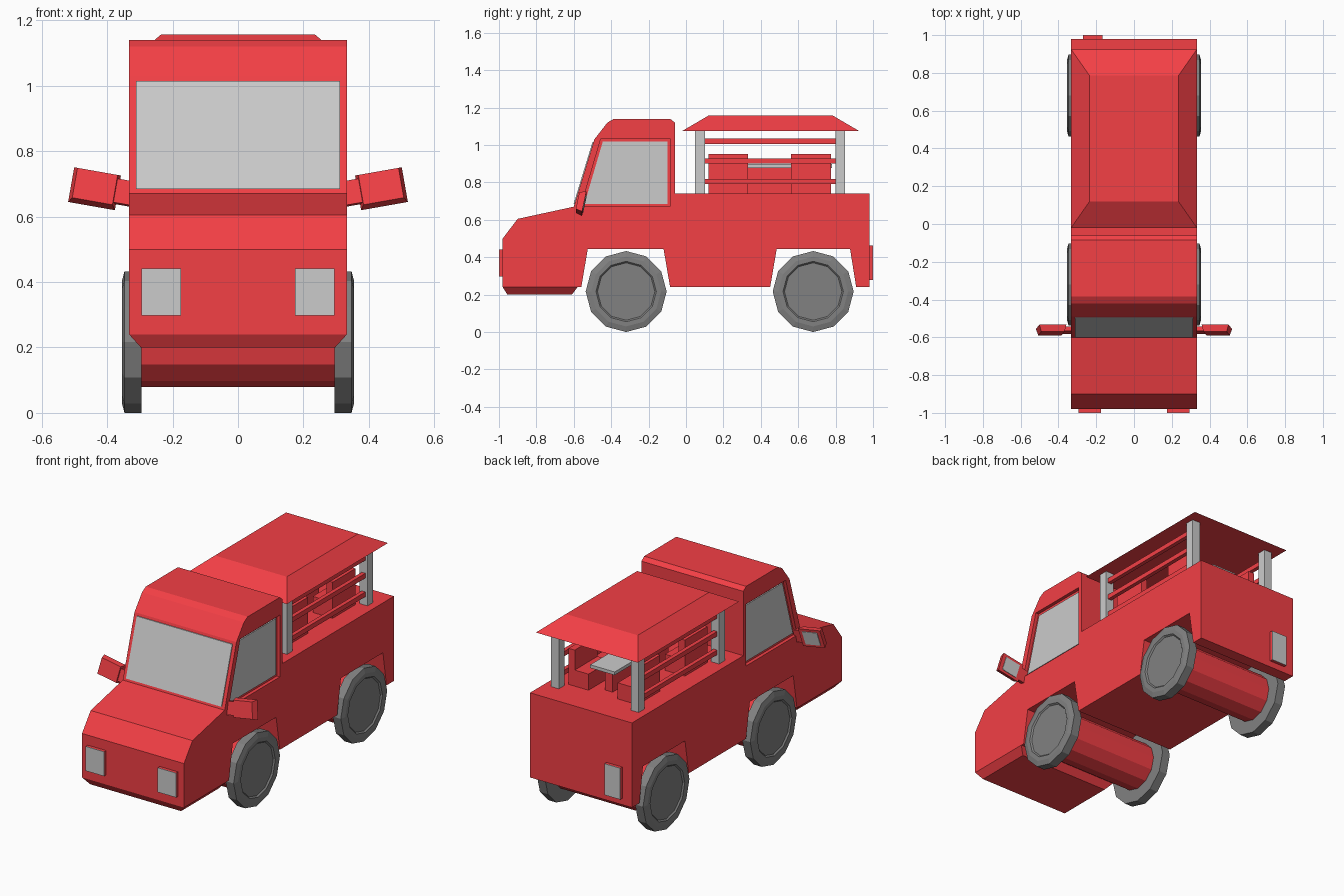
import bpy, bmesh, math
from mathutils import Matrix, Vector

if "Cube" in bpy.data.objects:
    bpy.data.objects.remove(bpy.data.objects["Cube"])


def material(name, rgb):
    m = bpy.data.materials.new(name)
    m.diffuse_color = (*rgb, 1)
    m.use_nodes = True
    m.node_tree.nodes["Principled BSDF"].inputs["Base Color"].default_value = m.diffuse_color
    return m


RED = material("red_paint", (0.9, 0.05, 0.06))
RUBBER = material("dark_rubber", (0.22, 0.22, 0.22))


def finish(name, bm, mat=None):
    bmesh.ops.recalc_face_normals(bm, faces=bm.faces[:])
    me = bpy.data.meshes.new(name)
    bm.to_mesh(me)
    bm.free()
    ob = bpy.data.objects.new(name, me)
    bpy.context.collection.objects.link(ob)
    if mat:
        me.materials.append(mat)
    return ob


def prism(name, profile, x0, x1, mat=None):
    """Extrude a (y, z) profile from x0 to x1."""
    bm = bmesh.new()
    face = bm.faces.new([bm.verts.new((x0, y, z)) for y, z in profile])
    ext = bmesh.ops.extrude_face_region(bm, geom=[face])
    vs = [g for g in ext["geom"] if isinstance(g, bmesh.types.BMVert)]
    bmesh.ops.translate(bm, verts=vs, vec=(x1 - x0, 0, 0))
    return finish(name, bm, mat)


def box(name, x, y, z, mat=None):
    return prism(name, [(y[0], z[0]), (y[1], z[0]), (y[1], z[1]), (y[0], z[1])], x[0], x[1], mat)


def frustum(name, low, high, mat):
    """Tapered block; each end is (half width, y0, y1, z)."""
    bm = bmesh.new()
    for w, y0, y1, z in (low, high):
        for x, y in ((-w, y0), (w, y0), (w, y1), (-w, y1)):
            bm.verts.new((x, y, z))
    bmesh.ops.convex_hull(bm, input=bm.verts[:])
    bmesh.ops.dissolve_limit(bm, angle_limit=0.01, verts=bm.verts[:], edges=bm.edges[:])
    return finish(name, bm, mat)


def side(s):
    return "right" if s > 0 else "left"


W = 0.333

# Body, cab and cargo bed in one side profile, with the wheel arches
body = prism("body", [
    (-0.98, 0.24), (-0.98, 0.5), (-0.9, 0.605), (-0.6, 0.67), (-0.49, 1.03),
    (-0.42, 1.12), (-0.385, 1.14), (-0.085, 1.14), (-0.06, 1.12), (-0.06, 0.74),
    (0.98, 0.74), (0.98, 0.24), (0.91, 0.24), (0.877, 0.445), (0.485, 0.445),
    (0.45, 0.24), (-0.085, 0.24), (-0.12, 0.445), (-0.525, 0.445), (-0.56, 0.24)], -W, W, RED)

# Recessed side windows
for s in (-1, 1):
    cutter = prism("window_cutter", [(-0.562, 0.67), (-0.455, 1.035), (-0.085, 1.035), (-0.085, 0.67)],
                   s * 0.313, s * 0.4)
    cutter.hide_render = True
    mod = body.modifiers.new("window", "BOOLEAN")
    mod.object, mod.operation, mod.solver = cutter, "DIFFERENCE", "EXACT"
    bpy.context.view_layer.objects.active = body
    bpy.ops.object.modifier_apply(modifier=mod.name)
    bpy.data.objects.remove(cutter)
    prism(side(s) + "_window", [(-0.543, 0.685), (-0.445, 1.018), (-0.1, 1.018), (-0.1, 0.685)],
          s * 0.305, s * 0.319)

# Windshield and front lip
prism("windshield", [(-0.601, 0.685), (-0.5, 1.015), (-0.485, 1.015), (-0.586, 0.685)], -0.312, 0.312)
frustum("front_lip", (0.297, -0.955, -0.61, 0.2), (W, -0.98, -0.58, 0.24), RED)

# Headlights, and the single rear lamp on the left
for s in (-1, 1):
    x = (s * 0.175, s * 0.295)
    box(side(s) + "_headlight_housing", x, (-0.997, -0.97), (0.297, 0.441), RED)
    box(side(s) + "_headlight", x, (-1.0, -0.997), (0.297, 0.441))
box("rear_lamp_housing", (-0.27, -0.168), (0.97, 0.997), (0.278, 0.463), RED)
box("rear_lamp", (-0.27, -0.168), (0.997, 1.0), (0.278, 0.463))


# Wheels with a chamfered tread and a shallow dished face, on thick axles
def cylinder(name, r, half, x, y, z, mat, dished=0):
    bm = bmesh.new()
    bmesh.ops.create_cone(bm, cap_ends=True, segments=12, radius1=r, radius2=r, depth=2 * half)
    if dished:
        cap = [f for f in bm.faces if abs(f.normal.z) > 0.9]
        top = max(cap, key=lambda f: f.calc_center_median().z)
        for thick, depth in ((0.03, 0.008), (0.025, 0), (0.008, -0.008)):
            bmesh.ops.inset_region(bm, faces=[top], thickness=thick, depth=depth)
    turn = Matrix.Rotation(math.copysign(math.pi / 2, x or 1), 4, "Y")
    bm.transform(Matrix.Translation((x, y, z)) @ turn)
    # put a corner of the polygon at the very bottom
    return finish(name, bm, mat)


for end, y in (("front", -0.32), ("rear", 0.68)):
    cylinder(end + "_axle", 0.138, 0.3, 0, y, 0.217, RED)
    for s in (-1, 1):
        cylinder(f"{end}_{side(s)}_wheel", 0.2165, 0.026, s * 0.321, y, 0.2165, RUBBER, 1)

# Tilted door mirrors on short arms
for s in (-1, 1):
    def mirror_part(name, center, size, mat, bevel=0):
        bm = bmesh.new()
        bmesh.ops.create_cube(bm, size=1, matrix=Matrix.Diagonal((*size, 1)))
        if bevel:
            front = [v for v in bm.verts if v.co.y < 0]
            bmesh.ops.scale(bm, verts=front, vec=(0.86, 1, 0.86))
        tilt = Matrix.Rotation(math.radians(-10), 4, "Y") @ Matrix.Rotation(math.radians(-12), 4, "X")
        place = Matrix.Translation((0.438, -0.562, 0.689)) @ tilt @ Matrix.Translation(center)
        bm.transform(Matrix.Diagonal((s, 1, 1, 1)) @ place)
        finish(f"{side(s)}_{name}", bm, mat)

    mirror_part("mirror_housing", (0, 0, 0), (0.145, 0.036, 0.11), RED, 1)
    mirror_part("mirror_glass", (0, 0.018, 0), (0.1, 0.006, 0.08), None)
    mirror_part("mirror_arm", (-0.088, 0, 0.0), (0.06, 0.024, 0.075), RED)

# Canopy on four posts
frustum("canopy", (W, -0.02, 0.925, 1.075), (0.235, 0.12, 0.785, 1.157), RED)
for s in (-1, 1):
    x = (s * 0.235, s * 0.287)
    for end, y in (("front", 0.048), ("rear", 0.798)):
        box(f"{end}_{side(s)}_post", x, (y, y + 0.053), (0.735, 1.08))
    # Side rails between the posts
    for i, z in enumerate((0.805, 0.915, 1.02)):
        box(f"{side(s)}_rail_{i + 1}", (s * 0.25, s * 0.274), (0.095, 0.803), (z - 0.014, z + 0.014), RED)
    # Two chairs on each side, facing the table
    for end, y in (("front", 0.12), ("rear", 0.562)):
        prof = (y, y + 0.212)
        box(f"{end}_{side(s)}_chair_back", (s * 0.185, s * 0.225), prof, (0.735, 0.953), RED)
        box(f"{end}_{side(s)}_chair_seat", (s * 0.095, s * 0.187), prof, (0.735, 0.835), RED)

# Table down the middle of the bed
box("table_top", (-0.08, 0.08), (0.14, 0.78), (0.878, 0.897))
box("table_pedestal", (-0.025, 0.025), (0.2, 0.72), (0.735, 0.88), RED)
